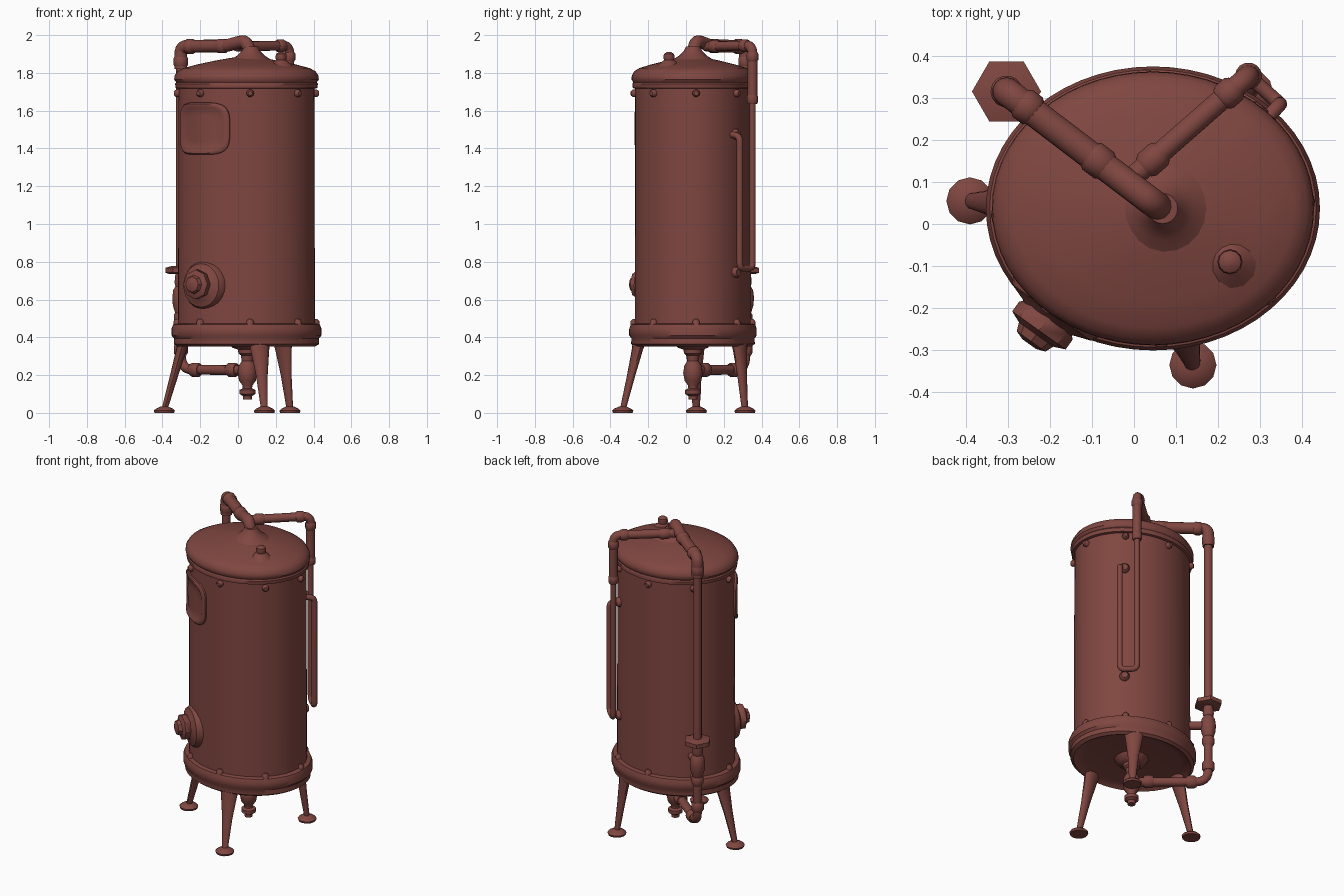
import bpy, bmesh, math
from mathutils import Vector, Matrix

old = bpy.data.objects.get("Cube")
if old:
    bpy.data.objects.remove(old, do_unlink=True)

paint = bpy.data.materials.new("oxide_red_paint")
paint.use_nodes = True
paint.diffuse_color = (0.215, 0.062, 0.052, 1)
paint.node_tree.nodes["Principled BSDF"].inputs["Base Color"].default_value = paint.diffuse_color

CX, CY, SQUASH = 0.045, 0.037, 0.85   # tank axis and oval ratio


def skin(name, rings):
    """Bridge equal-length rings of points, cap both ends and shade."""
    bm = bmesh.new()
    loops = [[bm.verts.new(p) for p in ring] for ring in rings]
    n = len(loops[0])
    for a, b in zip(loops, loops[1:]):
        for i in range(n):
            j = (i + 1) % n
            bm.faces.new((a[i], a[j], b[j], b[i]))
    bm.faces.new(loops[0][::-1])
    bm.faces.new(loops[-1])
    bmesh.ops.recalc_face_normals(bm, faces=bm.faces)
    mesh = bpy.data.meshes.new(name)
    bm.to_mesh(mesh)
    bm.free()
    mesh.materials.append(paint)
    obj = bpy.data.objects.new(name, mesh)
    bpy.context.collection.objects.link(obj)
    bpy.ops.object.select_all(action='DESELECT')
    obj.select_set(True)
    bpy.context.view_layer.objects.active = obj
    bpy.ops.object.shade_smooth_by_angle(angle=math.radians(40))
    return obj


def lathe(name, profile, origin, axis=(0, 0, 1), sides=20, squash=1.0):
    """Turn a (radius, height) profile around an axis through origin."""
    rot = Vector(axis).to_track_quat('Z', 'Y')
    turn = [math.tau * i / sides for i in range(sides)]
    return skin(name, [[Vector(origin) + rot @ Vector((r * math.cos(t), r * squash * math.sin(t), h))
                        for t in turn] for r, h in profile])


def tube(name, points, radius, bend=0.05, sides=14):
    """Sweep a round pipe along points with rounded corners."""
    pts = [Vector(p) for p in points]
    path = [pts[0]]
    for a, b, c in zip(pts, pts[1:], pts[2:]):
        p = b + (a - b).normalized() * min(bend, (a - b).length * 0.49)
        q = b + (c - b).normalized() * min(bend, (c - b).length * 0.49)
        for k in range(7):
            s = k / 6
            path.append(p * (1 - s) ** 2 + b * 2 * s * (1 - s) + q * s * s)
    path.append(pts[-1])
    rings, side, last = [], None, None
    for i, p in enumerate(path):
        d = (path[min(i + 1, len(path) - 1)] - path[max(i - 1, 0)]).normalized()
        side = d.orthogonal().normalized() if side is None else last.rotation_difference(d) @ side
        last = d
        other = d.cross(side)
        rings.append([p + radius * (math.cos(t) * side + math.sin(t) * other)
                      for t in (math.tau * k / sides for k in range(sides))])
    return skin(name, rings)


def collar(name, center, axis, radius, length, sides=14):
    h = length / 2
    lathe(name, [(radius * 0.8, -h), (radius, -h * 0.6), (radius, h * 0.6), (radius * 0.8, h)],
          center, axis, sides)


def shell(angle, z, radius):
    """Point around the oval tank."""
    return Vector((CX + radius * math.cos(angle), CY + radius * SQUASH * math.sin(angle), z))


def outward(angle):
    return Vector((math.cos(angle), math.sin(angle) / SQUASH, 0)).normalized()


# Tank shell, base ring and domed lid
axis_foot = (CX, CY, 0)
lathe("tank_body", [(0.362, 0.42), (0.36, 1.76)], axis_foot, sides=56, squash=SQUASH)
lathe("base_ring", [(0.30, 0.375), (0.345, 0.365), (0.365, 0.352), (0.385, 0.365), (0.384, 0.395), (0.397, 0.41),
                    (0.397, 0.445), (0.388, 0.468), (0.355, 0.475)],
      axis_foot, sides=56, squash=SQUASH)
lathe("lid", [(0.355, 1.715), (0.375, 1.72), (0.378, 1.742), (0.372, 1.75), (0.383, 1.765), (0.381, 1.785), (0.366, 1.808),
              (0.335, 1.825), (0.26, 1.845), (0.16, 1.866), (0.08, 1.88), (0.02, 1.884)],
      axis_foot, sides=56, squash=SQUASH)

# Bolts below the lid and above the base ring
for i in range(8):
    a = math.radians(45 * i + 3)
    lathe("lid_bolt", [(0.02, -0.01), (0.02, 0.012), (0.012, 0.022)], shell(a, 1.692, 0.362), outward(a), 10)
    lathe("base_bolt", [(0.02, -0.02), (0.02, 0.01), (0.01, 0.022)], shell(a, 0.475, 0.366), sides=10)

# Lid nub and flared outlet
lathe("lid_nub", [(0.065, 1.835), (0.04, 1.857), (0.026, 1.868), (0.03, 1.88), (0.027, 1.9), (0.012, 1.91)],
      (0.228, -0.09, 0), sides=12)
lathe("outlet_flare", [(0.115, 1.865), (0.075, 1.89), (0.05, 1.915), (0.036, 1.94)], (0.068, 0.037, 0))

# Main pipe over the lid, down the back and under the tank
PX, PY = -0.303, 0.315
over = Vector((PX - 0.03, PY - 0.06, 0))
tube("main_pipe_top", [(0.072, 0.033, 1.88), (0.045, 0.05, 1.965), (0.01, 0.077, 1.965), (-0.06, 0.13, 1.943),
                       (PX, PY, 1.94), (PX, PY, 1.82)], 0.034, 0.04)
collar("main_pipe_joint", (-0.085, 0.15, 1.942), (-0.8, 0.6, 0), 0.039, 0.06)
collar("main_pipe_elbow_joint", (PX + 0.05, PY - 0.037, 1.94), (-0.8, 0.6, 0), 0.04, 0.05)
collar("main_pipe_drop_joint", (PX, PY, 1.86), (0, 0, 1), 0.038, 0.06)
tube("main_pipe_drop", [(PX, PY, 1.86), (PX, PY, 0.7)], 0.025)
tube("main_pipe_bottom", [(PX, PY, 0.6), (PX, PY, 0.23), (CX, CY, 0.225)], 0.026, 0.08)
run = Vector((CX - PX, CY - PY, 0)).normalized()
for dist in (0.1, 0.35):
    collar("bottom_pipe_joint", Vector((PX, PY, 0.228)) + run * dist, run, 0.038, 0.06)
collar("bottom_elbow_joint", (PX, PY, 0.335), (0, 0, 1), 0.037, 0.06)

# Shut-off valve with its wide flange
lathe("valve_flange", [(0.06, 0.735), (0.082, 0.742), (0.082, 0.768), (0.05, 0.777)], (PX, PY, 0), sides=6)
lathe("valve_body", [(0.026, 0.47), (0.036, 0.49), (0.036, 0.52), (0.03, 0.53), (0.042, 0.57), (0.045, 0.61),
                     (0.04, 0.65), (0.028, 0.67), (0.033, 0.69), (0.028, 0.74)], (PX, PY, 0))
tube("valve_link", [(PX, PY, 0.61), (-0.2, 0.23, 0.61)], 0.026)

# Drain stack under the tank
lathe("drain_stack", [(0.1, 0.375), (0.08, 0.345), (0.05, 0.335), (0.048, 0.315), (0.035, 0.305), (0.03, 0.275),
                      (0.046, 0.25), (0.052, 0.21), (0.044, 0.17), (0.026, 0.145), (0.025, 0.13), (0.042, 0.122),
                      (0.042, 0.1), (0.025, 0.09), (0.023, 0.07)], (CX + 0.005, CY, 0))

# Branch pipe to the sight gauge
GX, GY = 0.272, 0.352
tube("branch_pipe", [(-0.01, 0.105, 1.94), (GX, GY, 1.945), (GX, GY, 1.66)], 0.026, 0.045)
collar("branch_start_joint", (0.045, 0.153, 1.94), (0.75, 0.66, 0), 0.034, 0.06)
collar("branch_elbow_joint", (0.225, 0.311, 1.944), (0.75, 0.66, 0), 0.034, 0.05)
collar("branch_drop_joint", (GX, GY, 1.885), (0, 0, 1), 0.032, 0.05)
collar("gauge_joint", (GX, GY, 1.66), (0, 0, 1), 0.03, 0.05)
tube("sight_gauge", [(GX, GY, 1.66), (GX, GY, 0.765), (0.347, 0.285, 0.765), (0.347, 0.285, 1.465),
                     (0.27, 0.2, 1.48)], 0.017, 0.03)
for z in (0.745, 1.475):
    a = math.radians(47)
    lathe("gauge_mount", [(0.03, -0.02), (0.03, 0.01), (0.02, 0.022)], shell(a, z, 0.362), outward(a), 10)

# Curved hatch plate with raised frame, wrapped on the shell
HATCH = math.radians(-132)
rings = []
for size, radius in ((1.0, 0.355), (1.0, 0.372), (0.95, 0.379), (0.85, 0.379), (0.77, 0.37),
                     (0.5, 0.37), (0.25, 0.37), (0.05, 0.37)):
    ring = []
    for k in range(40):
        c, s = math.cos(math.tau * k / 40), math.sin(math.tau * k / 40)
        u, v = math.copysign(abs(c) ** 0.5, c), math.copysign(abs(s) ** 0.5, s)
        ring.append(shell(HATCH + math.radians(28) * size * u, 1.505 + 0.138 * size * v, radius))
    rings.append(ring)
skin("hatch", rings)

# Front port with domed flange and hexagonal cap
port = math.radians(-130)
lathe("port_flange", [(0.13, -0.05), (0.13, -0.01), (0.115, 0.016), (0.075, 0.03), (0.055, 0.045)],
      shell(port, 0.675, 0.36), outward(port), 24)
lathe("port_cap", [(0.06, 0.02), (0.078, 0.04), (0.078, 0.068), (0.05, 0.08), (0.042, 0.1), (0.02, 0.108)],
      shell(port, 0.68, 0.36), outward(port), 8)

# Splayed tapered legs with round feet
for top, foot in (((0.112, -0.245), (0.14, -0.335)), ((-0.285, 0.045), (-0.39, 0.055)), ((0.235, 0.282), (0.275, 0.312))):
    top, foot = Vector((*top, 0)), Vector((*foot, 0))
    out = (top - Vector(axis_foot)).normalized()
    across = Vector((-out.y, out.x, 0))
    rings = []
    for s, wide, deep in ((0, 0.06, 0.035), (0.15, 0.05, 0.028), (0.5, 0.032, 0.022), (1, 0.018, 0.016)):
        mid = top.lerp(foot, s) + Vector((0, 0, 0.385 - 0.37 * s))
        rings.append([mid + across * wide * math.cos(t) + out * deep * math.sin(t)
                      for t in (math.tau * k / 12 for k in range(12))])
    skin("leg", rings)
    lathe("foot", [(0.052, 0), (0.056, 0.012), (0.045, 0.022), (0.02, 0.034)], foot, sides=12)
